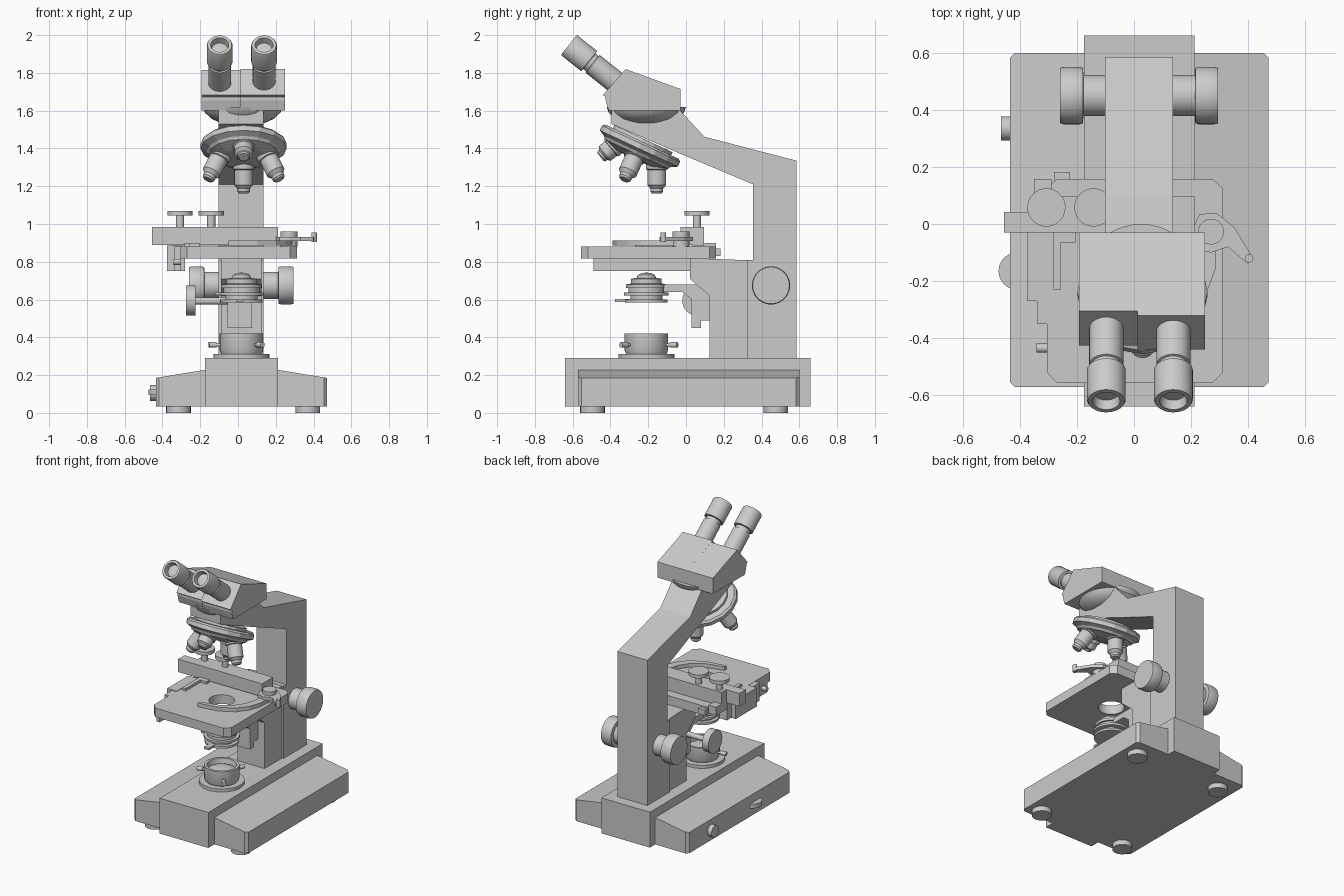
import bpy, bmesh, math
from mathutils import Vector

if "Cube" in bpy.data.objects:
    bpy.data.objects.remove(bpy.data.objects["Cube"])

CX, OY = 0.018, -0.21          # symmetry plane and optical axis


def finish(name, bm, smooth=False):
    bmesh.ops.recalc_face_normals(bm, faces=bm.faces)
    me = bpy.data.meshes.new(name)
    bm.to_mesh(me)
    bm.free()
    ob = bpy.data.objects.new(name, me)
    bpy.context.collection.objects.link(ob)
    if smooth:
        me.polygons.foreach_set("use_smooth", [True] * len(me.polygons))
        me.set_sharp_from_angle(angle=math.radians(32))
    return ob


def prism(name, pts, axis, a, b, bevel=0.0, edge_axis=2):
    """Extrude a 2D outline along an axis; optionally bevel edges along edge_axis."""
    bm = bmesh.new()

    def put(p, t):
        return {'x': (t, p[0], p[1]), 'y': (p[0], t, p[1]), 'z': (p[0], p[1], t)}[axis]
    lo = [bm.verts.new(put(p, a)) for p in pts]
    hi = [bm.verts.new(put(p, b)) for p in pts]
    bm.faces.new(lo)
    bm.faces.new(hi)
    n = len(pts)
    for i in range(n):
        bm.faces.new((lo[i], lo[(i + 1) % n], hi[(i + 1) % n], hi[i]))
    if bevel:
        es = [e for e in bm.edges
              if abs((e.verts[0].co - e.verts[1].co).normalized()[edge_axis]) > 0.99]
        bmesh.ops.bevel(bm, geom=es, offset=bevel, segments=1, affect='EDGES')
    return finish(name, bm)


def box(name, x0, x1, y0, y1, z0, z1, bevel=0.0):
    return prism(name, [(x0, y0), (x1, y0), (x1, y1), (x0, y1)], 'z', z0, z1, bevel)


def lathe(name, prof, origin, axis=(0, 0, 1), n=32, smooth=True):
    """Revolve (radius, distance) pairs around an axis through origin."""
    bm = bmesh.new()
    q = Vector(axis).to_track_quat('Z', 'Y')
    o = Vector(origin)
    rings = []
    for r, t in prof:
        k = 1 if r == 0 else n
        rings.append([bm.verts.new(o + q @ Vector((r * math.cos(math.tau * i / n),
                      r * math.sin(math.tau * i / n), t))) for i in range(k)])
    for A, B in zip(rings, rings[1:]):
        for i in range(n):
            j = (i + 1) % n
            f = [A[i % len(A)], A[j % len(A)], B[j % len(B)], B[i % len(B)]]
            f = list(dict.fromkeys(f))
            if len(f) > 2:
                bm.faces.new(f)
    return finish(name, bm, smooth)


def rod(name, r, origin, axis, length, n=24):
    return lathe(name, [(0, 0), (r, 0), (r, length), (0, length)], origin, axis, n)


# --- base ---
prism("base_wings", [(-.435, .035), (-.435, .185), (-.175, .228), (.21, .228),
                     (.472, .185), (.472, .035)], 'y', -.572, .6, .018)
box("base_spine", -.175, .212, -.64, .66, .035, .29)
for i, (x, y) in enumerate([(-.315, -.495), (.37, -.495), (-.315, .475), (.37, .475)]):
    rod(f"foot_{i}", .065, (x, y, 0), (0, 0, 1), .04)
rod("brightness_wheel", .065, (-.41, -.165, .095), (0, 0, 1), .03)
rod("power_knob", .042, (-.43, .335, .105), (-1, 0, 0), .037)

# --- arm and focus block ---
prism("arm", [(.325, .29), (.585, .29), (.585, 1.335), (.097, 1.462), (-.03, 1.6),
              (-.395, 1.6), (-.395, 1.53), (-.03, 1.372), (.355, 1.21), (.355, .81),
              (.325, .81)], 'x', -.102, .136)
prism("stage_bracket", [(.02, .82), (.33, .808), (.33, .285), (.125, .285), (.125, .62),
                        (.09, .65), (.02, .71)], 'x', -.09, .124)
for s, side in ((-1, "left"), (1, "right")):
    lathe(f"focus_knob_{side}", [(0, .1), (.072, .1), (.072, .195), (.097, .197), (.101, .21),
          (.101, .262), (.097, .277), (0, .277)], (CX, .45, .675), (s, 0, 0), 40)

# --- field light on the base ---
lathe("field_light", [(.148, .285), (.148, .312), (.107, .312), (.115, .33), (.115, .42),
      (.097, .42), (.09, .385), (.06, .4), (0, .405)], (CX, OY, 0), n=40)
for i, deg in enumerate((190, 310, 70)):
    a = math.radians(deg)
    lathe(f"light_screw_{i}", [(.008, .1), (.008, .135), (.015, .135), (.015, .175), (0, .175)],
          (CX, OY, .36), (math.cos(a), math.sin(a), 0), 12)

# --- condenser with carrier and height knob ---
lathe("condenser", [(0, .585), (.112, .585), (.112, .6), (.085, .6), (.085, .622), (.118, .622),
      (.118, .637), (.095, .637), (.095, .662), (.108, .662), (.108, .68), (.08, .685),
      (.08, .71), (.052, .715), (.045, .73), (.025, .74), (0, .743)], (CX, OY, 0), n=40)
box("condenser_lever", -.01, .03, -.375, -.3, .587, .602)
box("condenser_side_lever", -.12, -.05, -.25, -.22, .625, .637)
prism("condenser_carrier", [(-.12, .64), (-.12, .68), (.0, .68), (.13, .68), (.13, .49),
                            (.08, .49), (.08, .45), (.03, .45), (.03, .6), (-.02, .64)],
      'x', -.055, .073)
rod("condenser_shaft", .019, (-.04, .06, .592), (-1, 0, 0), .2, 16)
rod("condenser_knob", .08, (-.225, .06, .595), (-1, 0, 0), .05, 32)

# --- stage plate with its light hole ---
stage = prism("stage", [(-.305, -.52), (-.27, -.557), (.275, -.557), (.312, -.52), (.312, .125),
                        (.275, .158), (-.27, .158), (-.305, .125)], 'z', .817, .882)
cutter = rod("stage_hole_cutter", .085, (CX, OY, .75), (0, 0, 1), .2, 32)
cutter.hide_render = True
cutter.hide_set(True)
mod = stage.modifiers.new("hole", 'BOOLEAN')
mod.operation, mod.object, mod.solver = 'DIFFERENCE', cutter, 'EXACT'
box("stage_rail", -.34, -.28, -.35, .02, .75, .88)
box("stage_rail_front", -.305, -.28, -.49, -.35, .75, .818)
box("rail_slider", -.375, -.3, -.27, -.03, .75, .885)
rod("rail_screw", .016, (-.3, -.435, .8), (-1, 0, 0), .042, 12)
box("rail_end_block", -.35, -.29, .03, .158, .84, .9)
box("rail_end_tab", -.28, -.225, .15, .183, .83, .87)

# --- mechanical slide holder ---
box("slide_bar", -.455, .212, -.03, .042, .89, .983)
box("slide_body", -.35, .212, .04, .096, .885, .983)
for i, x in enumerate((-.307, -.142)):
    lathe(f"stage_knob_{i}", [(.022, .97), (.022, 1.045), (.067, 1.045), (.067, 1.07), (0, 1.07)],
          (x, .058, 0))
prism("fixed_clip", [(-.283, -.03), (-.283, -.23), (-.255, -.23), (-.255, -.065), (-.205, -.065),
                     (-.205, -.03)], 'z', .88, .9)
prism("clip_lever", [(.2, -.03), (.23, .035), (.29, .038), (.35, -.01), (.415, -.115),
                     (.398, -.14), (.33, -.08), (.27, -.1), (.22, -.09)], 'z', .91, .932)
rod("clip_pivot", .045, (.27, -.027, .88), (0, 0, 1), .08)
rod("clip_pin", .015, (.403, -.12, .905), (0, 0, 1), .05, 12)
outer = [(.29, -.06), (.285, -.16), (.255, -.24), (.2, -.31), (.1, -.365), (-.05, -.388)]
inner = [(-.05, -.365), (.09, -.33), (.165, -.275), (.21, -.21), (.23, -.14), (.235, -.06)]
prism("curved_clip", outer + inner, 'z', .885, .912)

# --- tilted revolving nosepiece with four objectives ---
tilt = math.radians(25)
A = Vector((0, -math.sin(tilt), -math.cos(tilt)))
back = Vector((0, math.cos(tilt), -math.sin(tilt)))
C = Vector((.03, -.238, 1.425))
lathe("nosepiece", [(0, -.03), (.17, -.03), (.17, -.012), (.215, -.012), (.228, 0), (.228, .028),
      (.195, .045), (.185, .06), (.12, .085), (0, .09)], C, A, 16, False)
dirs = {"back": (back, .158), "left": (Vector((-1, 0, 0)), .165),
        "right": (Vector((1, 0, 0)), .165), "front": (-back, .105)}
for side, (d, L) in dirs.items():
    lathe(f"objective_{side}", [(.058, -.02), (.058, .03), (.05, .033), (.05, L * .72),
          (.044, L * .76), (.034, L * .84), (.034, L * .94), (.026, L), (0, L)],
          C + A * .06 + d * .12, A * math.cos(tilt) + d * math.sin(tilt), 24)

# --- viewing head ---
lathe("head_mount", [(0, 1.535), (.117, 1.535), (.165, 1.557), (.2, 1.59), (.21, 1.62),
      (0, 1.62)], (.025, OY, 0), n=40)
head = [(-.41, 1.602), (-.03, 1.602), (-.03, 1.715), (-.32, 1.82), (-.44, 1.682),
        (-.425, 1.672), (-.425, 1.655)]
prism("head_right", head, 'x', .012, .248)
prism("head_left", [(y + (.015 if y < -.3 else 0), z - (.006 if z > 1.8 else 0))
                    for y, z in head], 'x', -.193, .012)

# --- eyepieces: hollow rim with recessed lens ---
for x, side in ((-.097, "left"), (.138, "right")):
    lathe(f"eyepiece_{side}", [(.06, -.06), (.06, .145), (.052, .147), (.052, .168), (.068, .17),
          (.068, .3), (.064, .307), (.048, .307), (.042, .27), (0, .275)],
          (x, -.38, 1.757), (0, -.78, .62), 32)
